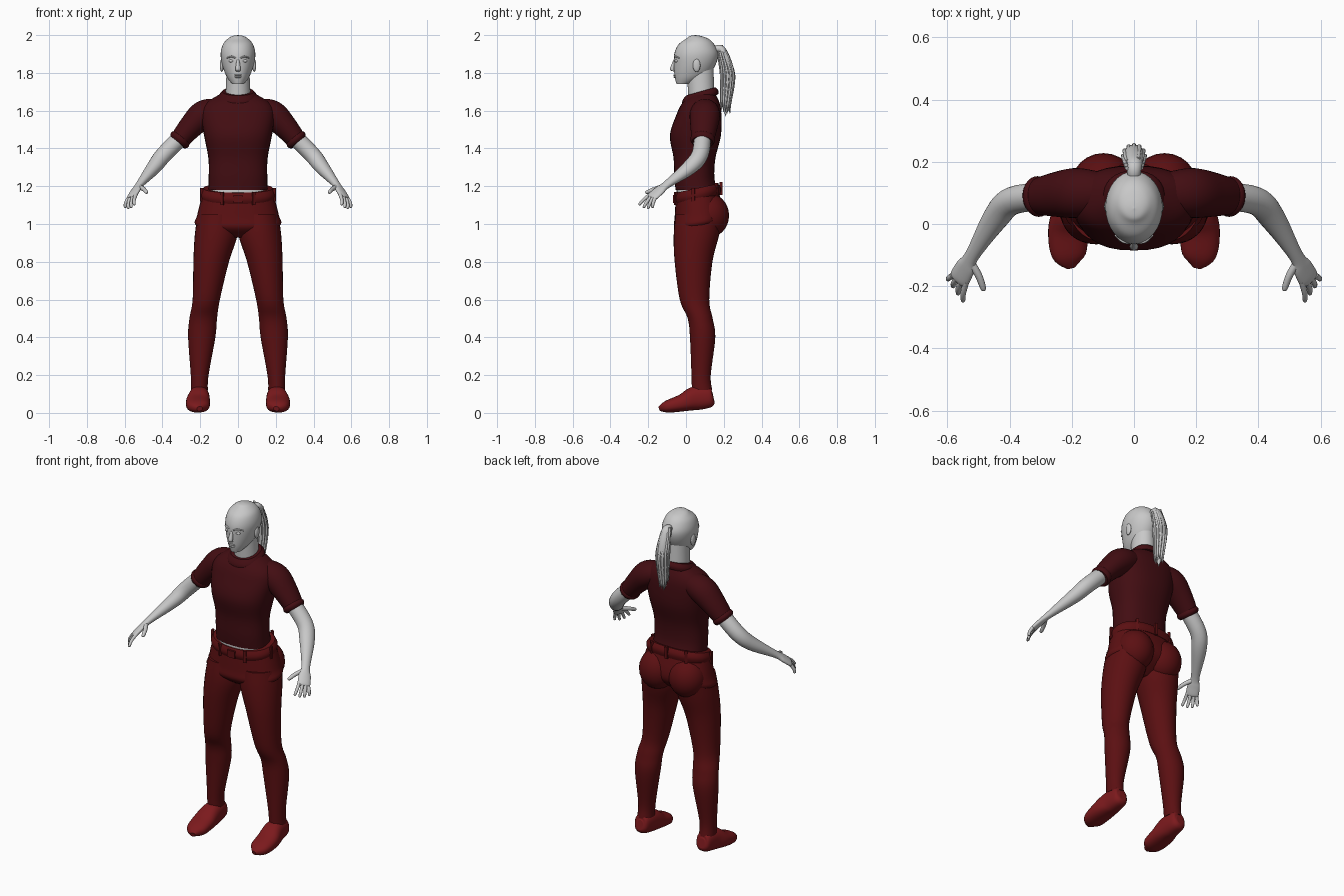
import bpy, bmesh, math, random
from mathutils import Vector, Matrix

random.seed(4)
cube = bpy.data.objects.get("Cube")
if cube:
    bpy.data.objects.remove(cube, do_unlink=True)


def material(name, *color):
    mat = bpy.data.materials.new(name)
    mat.use_nodes = True
    mat.diffuse_color = (*color, 1)
    mat.node_tree.nodes["Principled BSDF"].inputs["Base Color"].default_value = (*color, 1)
    return mat


skin = material("pale grey", .58, .58, .58)
shirt_red = material("dark maroon", .055, .004, .006)
trouser_red = material("deep red", .105, .005, .006)
shoe_red = material("shoe red", .2, .01, .012)


def finish(name, bm, mat, mirror=False, smooth=True):
    bmesh.ops.recalc_face_normals(bm, faces=bm.faces)
    for face in bm.faces:
        face.smooth = smooth and len(face.verts) < 5
    mesh = bpy.data.meshes.new(name)
    bm.to_mesh(mesh)
    bm.free()
    mesh.materials.append(mat)
    obj = bpy.data.objects.new(name, mesh)
    bpy.context.collection.objects.link(obj)
    if mirror:
        obj.modifiers.new("Mirror", "MIRROR")


def spline(rings, steps):
    """Pass a smooth curve through (x, y, z, radius, radius) rings."""
    rows = [rings[0], *rings, rings[-1]]
    result = []
    for before, start, end, after in zip(rows, rows[1:], rows[2:], rows[3:]):
        for step in range(steps):
            t = step / steps
            result.append([q + t / 2 * (r - p + t * (p + p - 5 * q + 4 * r - s + t * (3 * (q - r) + s - p)))
                           for p, q, r, s in zip(before, start, end, after)])
    return result + [list(rings[-1])]


def superellipse(angle, power):
    return [math.copysign(abs(value) ** (2 / power), value)
            for value in (math.cos(angle), math.sin(angle))]


def sweep(name, mat, rings, hint=None, shear=0, power=2, sides=32, steps=5, mirror=False):
    """Skin oval rings: level without a hint, otherwise square to the path."""
    bm = bmesh.new()
    rows = spline(rings, steps)
    loops = []
    for i, (x, y, z, wide, deep) in enumerate(rows):
        centre = Vector((x, y, z))
        u, v = Vector((1, 0, 0)), Vector((0, 1, 0))
        if hint:
            ahead, behind = rows[min(i + 1, len(rows) - 1)], rows[max(i - 1, 0)]
            along = (Vector(ahead[:3]) - Vector(behind[:3])).normalized()
            u = Vector(hint)
            u = (u - along * u.dot(along)).normalized()
            v = along.cross(u)
        loop = []
        for k in range(sides):
            c, s = superellipse(math.tau * k / sides, power)
            point = centre + u * c * max(wide, .001) + v * s * max(deep, .001)
            point.z += shear * (point.y - .06)
            loop.append(bm.verts.new(point))
        loops.append(loop)
    for low, high in zip(loops, loops[1:]):
        for k in range(sides):
            n = (k + 1) % sides
            bm.faces.new((low[k], low[n], high[n], high[k]))
    bm.faces.new(loops[0])
    bm.faces.new(loops[-1])
    finish(name, bm, mat, mirror)


def level(height, wide, front, back):
    """A level ring on the centre line."""
    return (0, (front + back) / 2, height, wide, (back - front) / 2)


def trunk(name, mat, rows, **options):
    sweep(name, mat, [level(*row) for row in rows], **options)


def band(name, mat, first, last, swell, **options):
    """A rolled edge that bulges between two rings."""
    rings = []
    for step in range(5):
        t = step / 4
        ring = [a + (b - a) * t for a, b in zip(first, last)]
        bulge = swell * math.sin(math.pi * t)
        rings.append((*ring[:3], ring[3] + bulge, ring[4] + bulge))
    sweep(name, mat, rings, steps=2, **options)


def ball(name, mat, place, size, mirror=True):
    bm = bmesh.new()
    matrix = Matrix.Translation(place) @ Matrix.Diagonal((*size, 1))
    bmesh.ops.create_uvsphere(bm, u_segments=24, v_segments=14, radius=1, matrix=matrix)
    finish(name, bm, mat, mirror)


def box(name, mat, place, size, turn=0):
    bm = bmesh.new()
    matrix = Matrix.Translation(place) @ Matrix.Rotation(turn, 4, "Z") @ Matrix.Diagonal((*size, 1))
    bmesh.ops.create_cube(bm, size=1, matrix=matrix)
    finish(name, bm, mat, smooth=False)


def hand_digit(name, root, middle, tip, radius, hint):
    """A tapering finger or thumb with a rounded end."""
    root, middle, tip = Vector(root), Vector(middle), Vector(tip)
    path = [root, middle, middle.lerp(tip, .85), tip]
    rings = [(*p, radius * k, radius * k) for p, k in zip(path, (1, .9, .7, .1))]
    sweep(name, skin, rings, hint=hint, sides=12, mirror=True)


# Head and neck
trunk("head", skin, [
    (1.74, .03, -.05, .02), (1.78, .06, -.06, .11), (1.84, .083, -.064, .155),
    (1.9, .092, -.062, .17), (1.95, .08, -.04, .15), (1.98, .055, 0, .12),
    (1.995, .03, .02, .08), (2, 0, .05, .05)])
sweep("neck", skin, [(0, .085, 1.6, .07, .07), (0, .075, 1.82, .06, .07)])

# Face
sweep("nose", skin, [
    (0, -.058, 1.87, .007, .008), (0, -.073, 1.82, .014, .012),
    (0, -.062, 1.808, .01, .006)], sides=16)
sweep("brows", skin, [
    (.012, -.06, 1.878, .004, .005), (.035, -.055, 1.886, .005, .006),
    (.06, -.035, 1.878, .003, .004)], hint=(0, 0, 1), sides=12, mirror=True)
ball("eyes", skin, (.035, -.05, 1.863), (.015, .01, .008))
for lip, height in (("upper_lip", 1.788), ("lower_lip", 1.778)):
    ball(lip, skin, (0, -.058, height), (.02, .009, .005), mirror=False)
ball("ears", skin, (.086, .056, 1.84), (.01, .02, .035))

# Ponytail with loose strands
tail = [(0, .15, 1.92, .02, .02), (0, .19, 1.92, .026, .022), (0, .22, 1.8, .035, .035),
        (0, .21, 1.65, .024, .024), (0, .21, 1.57, 0, 0)]
sweep("ponytail", skin, tail, hint=(1, 0, 0), sides=20)
strands = 12
for i in range(strands):
    c, s = superellipse(math.tau * i / strands, 2)
    drop = random.uniform(-.02, .03)
    strand = [(x + a * c, y + b * s, z + drop, .007, .006) for x, y, z, a, b in tail[1:-1]]
    x, y, z = strand[-1][:3]
    strand.append((x, y, z - .05, 0, 0))
    sweep("hair_strand", skin, strand, hint=(1, 0, 0), sides=8)

# Shirt
trunk("shirt_body", shirt_red, [
    (1.18, .157, -.055, .165), (1.25, .155, -.062, .15), (1.35, .157, -.066, .156),
    (1.47, .18, -.085, .185), (1.58, .195, -.05, .187), (1.64, .17, -.02, .178),
    (1.69, .09, .03, .155)], power=2.4)
shoulder, cuff = (.25, .095, 1.515, .072, .064), (.32, .087, 1.432, .056, .05)
sweep("sleeves", shirt_red, [
    (.1, .1, 1.605, .065, .06), (.18, .1, 1.58, .08, .075), shoulder, cuff],
    hint=(0, 1, 0), mirror=True)
inner = [a + (b - a) * .7 for a, b in zip(shoulder, cuff)]
band("sleeve_hems", shirt_red, inner, cuff, .007, hint=(0, 1, 0), mirror=True)
band("collar", shirt_red, level(1.655, .1, -.02, .17), level(1.697, .082, 0, .155), .008,
     shear=.28, power=2.3)

# Bare midriff, belt and trousers
trunk("midriff", skin, [(1.1, .15, -.05, .15), (1.25, .15, -.05, .145)], power=2.3)
band("belt", trouser_red, level(1.13, .19, -.055, .18), level(1.19, .183, -.053, .17), .01,
     shear=.22, power=2.3)
trunk("hips", trouser_red, [
    (1.17, .185, -.052, .17), (1.05, .215, -.06, .2), (.99, .22, -.06, .18),
    (.935, .08, 0, .1)], shear=.1, power=2.3)
ball("seat", trouser_red, (.098, .125, 1.045), (.105, .103, .115))
sweep("legs", trouser_red, [
    (.108, .07, 1.05, .105, .125), (.116, .055, .94, .113, .12), (.142, .04, .8, .094, .1),
    (.168, .045, .6, .072, .078), (.184, .075, .5, .073, .066), (.192, .088, .4, .072, .067),
    (.203, .08, .2, .047, .051), (.205, .085, .12, .045, .054)], mirror=True)

# Belt loops and buckle
for angle in (-115, -65, -10, 55, 90, 125, 190):
    turn = math.radians(angle)
    c, s = superellipse(turn, 2)
    y = .06 + .125 * s
    box("belt_loop", trouser_red, (.197 * c, y, 1.16 + .22 * (y - .06)),
        (.016, .014, .07), turn + math.pi / 2)
box("buckle", trouser_red, (0, -.063, 1.133), (.05, .012, .042))

# Shoes
sweep("shoes", shoe_red, [
    (.205, .145, .085, .02, .025), (.205, .13, .083, .043, .053), (.206, .05, .077, .055, .063),
    (.212, -.02, .053, .064, .046), (.21, -.1, .033, .055, .032), (.203, -.14, .022, .015, .012)],
    hint=(1, 0, 0), power=2.4, mirror=True)

# Arms and palms
across = Vector((.8, .37, -.47))
knuckles = Vector((.561, -.175, 1.147))
sweep("arms", skin, [
    (.28, .09, 1.48, .045, .045), (.39, .075, 1.37, .045, .044), (.445, .02, 1.3, .042, .038),
    (.52, -.1, 1.21, .024, .019), (.542, -.14, 1.178, .034, .016), (*knuckles, .036, .014),
    (.566, -.184, 1.138, .028, .008)], hint=across, sides=24, mirror=True)

# Fingers fan out from the knuckles
for i in range(4):
    root = knuckles + across * (.018 * i - .027)
    tip = Vector((.55 + .016 * i, -.25 + .024 * i, 1.08 + .005 * (i - 2) ** 2))
    middle = root.lerp(tip, .55) + Vector((.004, -.002, .003))
    hand_digit("fingers", root, middle, tip, .01, across)
hand_digit("thumbs", (.53, -.115, 1.2), (.5, -.165, 1.185), (.482, -.215, 1.165), .013, (0, 0, 1))
